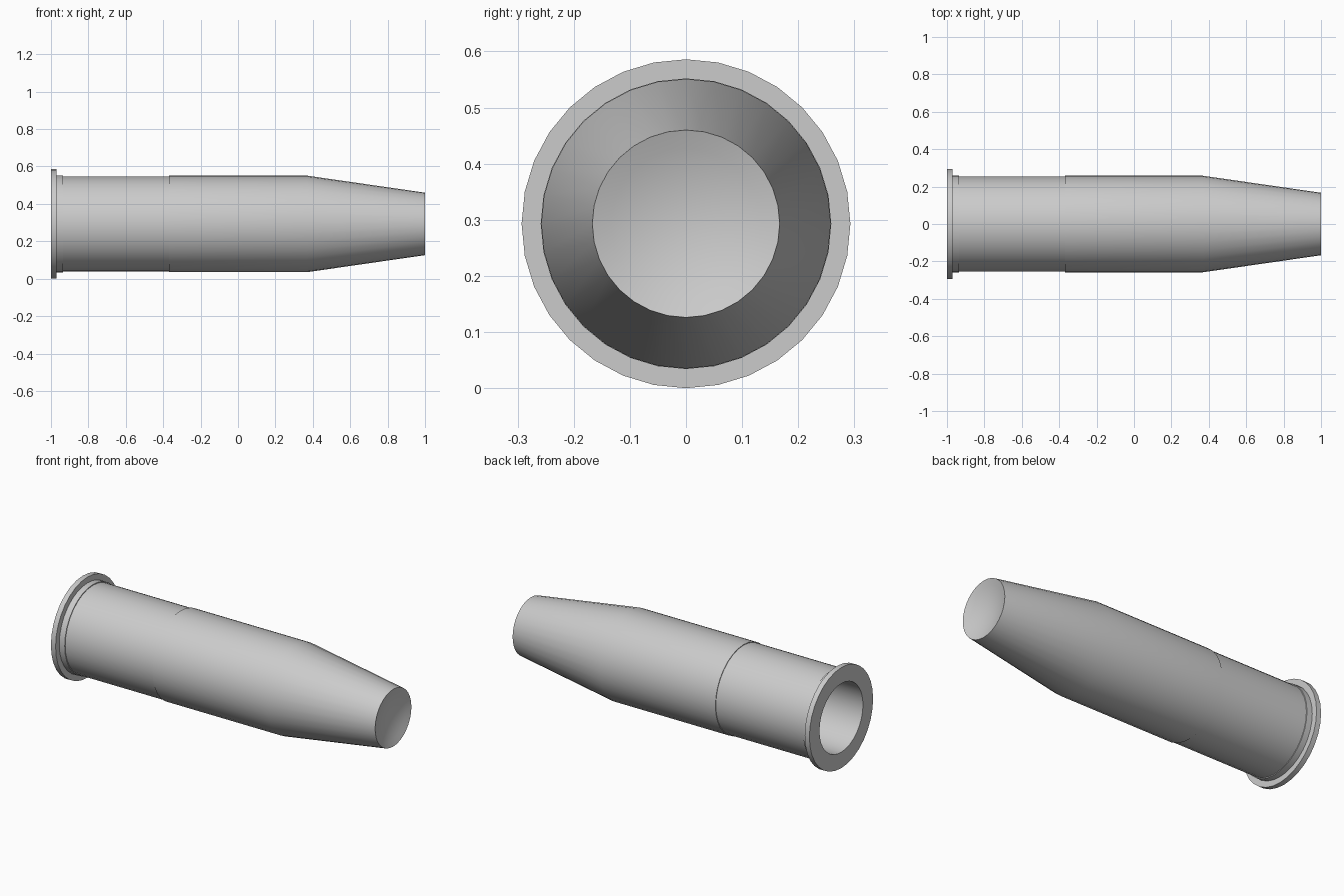
import bpy, bmesh, math

cube = bpy.data.objects.get("Cube")
if cube:
    bpy.data.objects.remove(cube, do_unlink=True)

SEGMENTS = 32
AXIS_Z = 0.293

grey = bpy.data.materials.new("light_grey")
grey.use_nodes = True
colour = (0.6, 0.6, 0.6, 1)
grey.diffuse_color = colour
grey.node_tree.nodes["Principled BSDF"].inputs["Base Color"].default_value = colour


def lathe(name, profile):
    """Spin (x, radius) points about the long axis; radius 0 closes an end."""
    bm = bmesh.new()
    rings = []
    for x, r in profile:
        count = SEGMENTS if r > 0 else 1
        rings.append([bm.verts.new((x, r * math.sin(a), AXIS_Z + r * math.cos(a)))
                      for a in (math.tau * i / SEGMENTS for i in range(count))])
    for a, b in zip(rings, rings[1:]):
        for i in range(SEGMENTS):
            j = (i + 1) % SEGMENTS
            corners = [a[i % len(a)], a[j % len(a)], b[j % len(b)], b[i % len(b)]]
            bm.faces.new(list(dict.fromkeys(corners)))
    bmesh.ops.recalc_face_normals(bm, faces=bm.faces)
    mesh = bpy.data.meshes.new(name)
    bm.to_mesh(mesh)
    bm.free()
    mesh.materials.append(grey)
    obj = bpy.data.objects.new(name, mesh)
    bpy.context.collection.objects.link(obj)
    bpy.ops.object.select_all(action="DESELECT")
    obj.select_set(True)
    bpy.context.view_layer.objects.active = obj
    bpy.ops.object.shade_smooth_by_angle(angle=math.radians(30))
    return obj


# Hollow rear casing with rim flange and collar
lathe("casing", [(-0.3, 0), (-0.3, 0.2), (-1, 0.2), (-1, 0.293), (-0.97, 0.293),
                 (-0.97, 0.259), (-0.935, 0.259), (-0.935, 0.254),
                 (-0.25, 0.254), (-0.25, 0)])

# Tapered front sleeve ending in a shallow concave dish
mouth, depth = 0.167, 0.035
dish = [(1 - depth * (1 - t * t), mouth * t) for t in (1, 0.8, 0.6, 0.4, 0.2, 0)]
lathe("front_sleeve", [(-0.37, 0.22), (-0.37, 0.258), (0.37, 0.258)] + dish)
